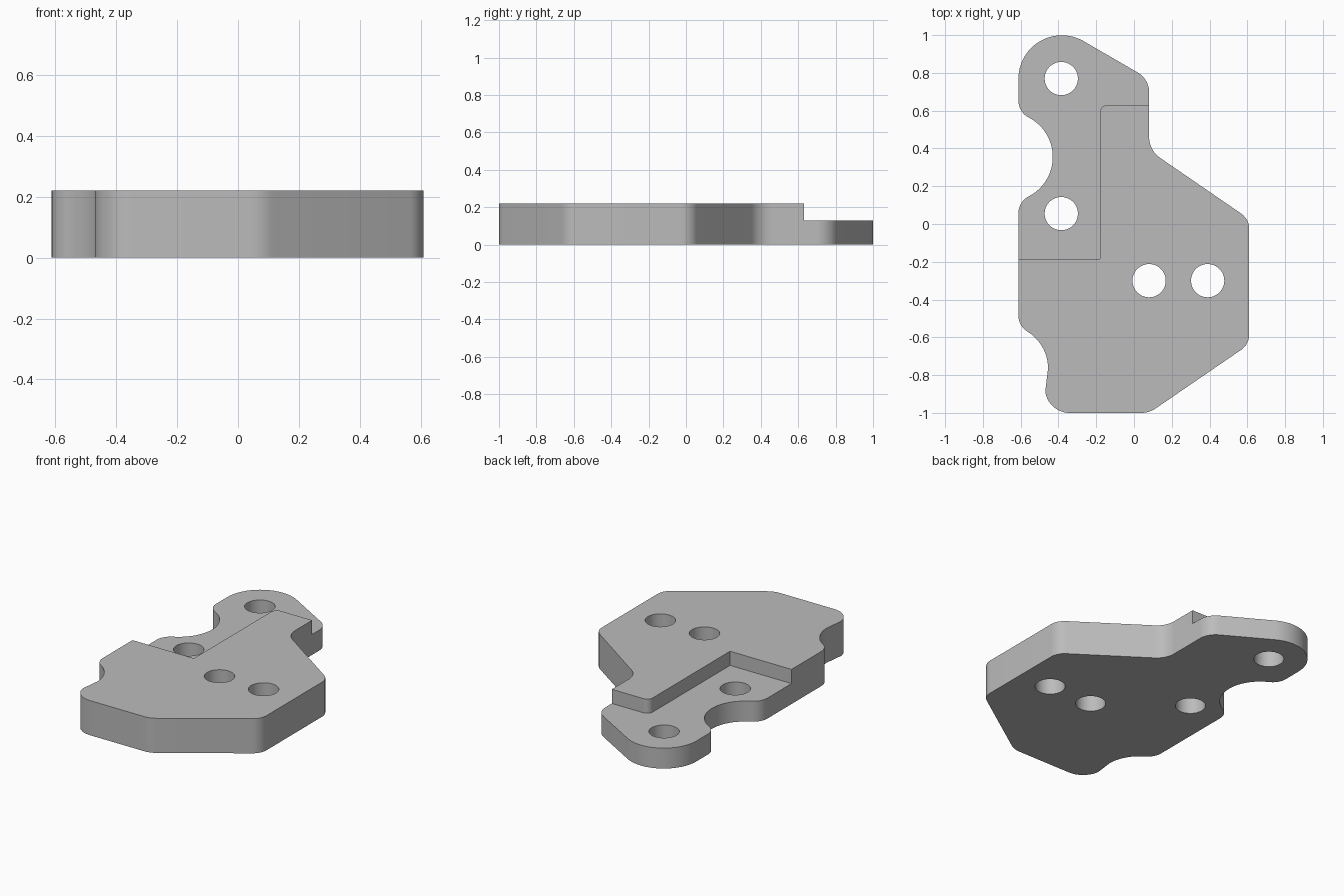
import bpy, bmesh
from math import sin, cos, radians, atan2, pi
from mathutils import Vector

if "Cube" in bpy.data.objects:
    bpy.data.objects.remove(bpy.data.objects["Cube"], do_unlink=True)

THICK, LEDGE = 0.22, 0.13

grey = bpy.data.materials.new("plain_grey")
grey.use_nodes = True
colour = (0.5, 0.5, 0.5, 1)
grey.diffuse_color = colour
grey.node_tree.nodes["Principled BSDF"].inputs["Base Color"].default_value = colour


def arc(cx, cy, r, a0, a1):
    """Points along an arc, angles in radians."""
    n = max(4, int(abs(a1 - a0) / radians(5)))
    return [(cx + r * cos(a0 + (a1 - a0) * i / n),
             cy + r * sin(a0 + (a1 - a0) * i / n)) for i in range(n + 1)]


def corner(before, at, after, r):
    """Round the corner at a point between its two neighbours."""
    p = Vector(at)
    u, v = (Vector(before) - p).normalized(), (Vector(after) - p).normalized()
    half = u.angle(v) / 2
    c = p + (u + v).normalized() * r / sin(half)
    t = r / (sin(half) / cos(half))
    s, e = p + u * t - c, p + v * t - c
    a0, a1 = atan2(s.y, s.x), atan2(e.y, e.x)
    turn = (a1 - a0 + pi) % (2 * pi) - pi
    return arc(c.x, c.y, r, a0, a0 + turn)


def rounded(corners):
    """Rounded outline of a closed chain of (x, y, radius)."""
    pts = []
    for i, (x, y, r) in enumerate(corners):
        a, b = corners[i - 1], corners[(i + 1) % len(corners)]
        pts += corner(a[:2], (x, y), b[:2], r) if r else [(x, y)]
    return pts


def prism(name, pts, z0, z1):
    bm = bmesh.new()
    face = bm.faces.new([bm.verts.new((x, y, z0)) for x, y in pts])
    top = bmesh.ops.extrude_face_region(bm, geom=[face])["geom"]
    bmesh.ops.translate(bm, vec=(0, 0, z1 - z0),
                        verts=[g for g in top if isinstance(g, bmesh.types.BMVert)])
    bmesh.ops.recalc_face_normals(bm, faces=bm.faces)
    mesh = bpy.data.meshes.new(name)
    bm.to_mesh(mesh)
    bm.free()
    mesh.materials.append(grey)
    obj = bpy.data.objects.new(name, mesh)
    bpy.context.collection.objects.link(obj)
    return obj


# Plate outline: straight sides with rounded corners, counterclockwise
outline = rounded([(-0.455, -1, 0.13), (0.08, -1, 0.13), (0.61, -0.637, 0.1),
                   (0.61, 0.026, 0.1), (0.08, 0.39, 0.133), (0.08, 0.767, 0.12),
                   (-0.612, 1.168, 0.23), (-0.612, 0.2, 0)])[:-1]


def bite(cx, cy, r, full):
    """Scooped notch in the left side, blended with small fillets."""
    fr, fx = 0.1, -0.512
    dy = ((r + fr) ** 2 - (fx - cx) ** 2) ** 0.5
    a = atan2(dy, fx - cx)
    pts = arc(fx, cy + dy, fr, pi, a + pi)
    pts += arc(cx, cy, r, a, -a if full else 0)[1:]
    if full:
        pts += arc(fx, cy - dy, fr, pi - a, pi)[1:]
    return pts


outline += bite(-0.665, 0.355, 0.235, True)
outline += bite(-0.685, -0.765, 0.23, False)
plate = prism("bracket_plate", outline, 0, THICK)

# Lowered ledge and through holes
cutters = [prism("ledge_cutter",
                 rounded([(-0.8, -0.185, 0), (-0.18, -0.185, 0), (-0.18, 0.63, 0.04),
                          (0.3, 0.63, 0), (0.3, 1.2, 0), (-0.8, 1.2, 0)]),
                 LEDGE, 0.4)]
for x, y in [(-0.385, 0.77), (-0.385, 0.055), (0.08, -0.3), (0.39, -0.3)]:
    cutters.append(prism("hole_cutter", arc(x, y, 0.088, 0, 2 * pi)[:-1], -0.1, 0.4))

bpy.context.view_layer.objects.active = plate
for c in cutters:
    mod = plate.modifiers.new("cut", "BOOLEAN")
    mod.operation, mod.solver, mod.object = "DIFFERENCE", "EXACT", c
    bpy.ops.object.modifier_apply(modifier=mod.name)
    bpy.data.objects.remove(c, do_unlink=True)

# Smooth curved walls, sharp rims
bpy.ops.object.select_all(action="DESELECT")
plate.select_set(True)
bpy.ops.object.shade_smooth_by_angle(angle=radians(30))
